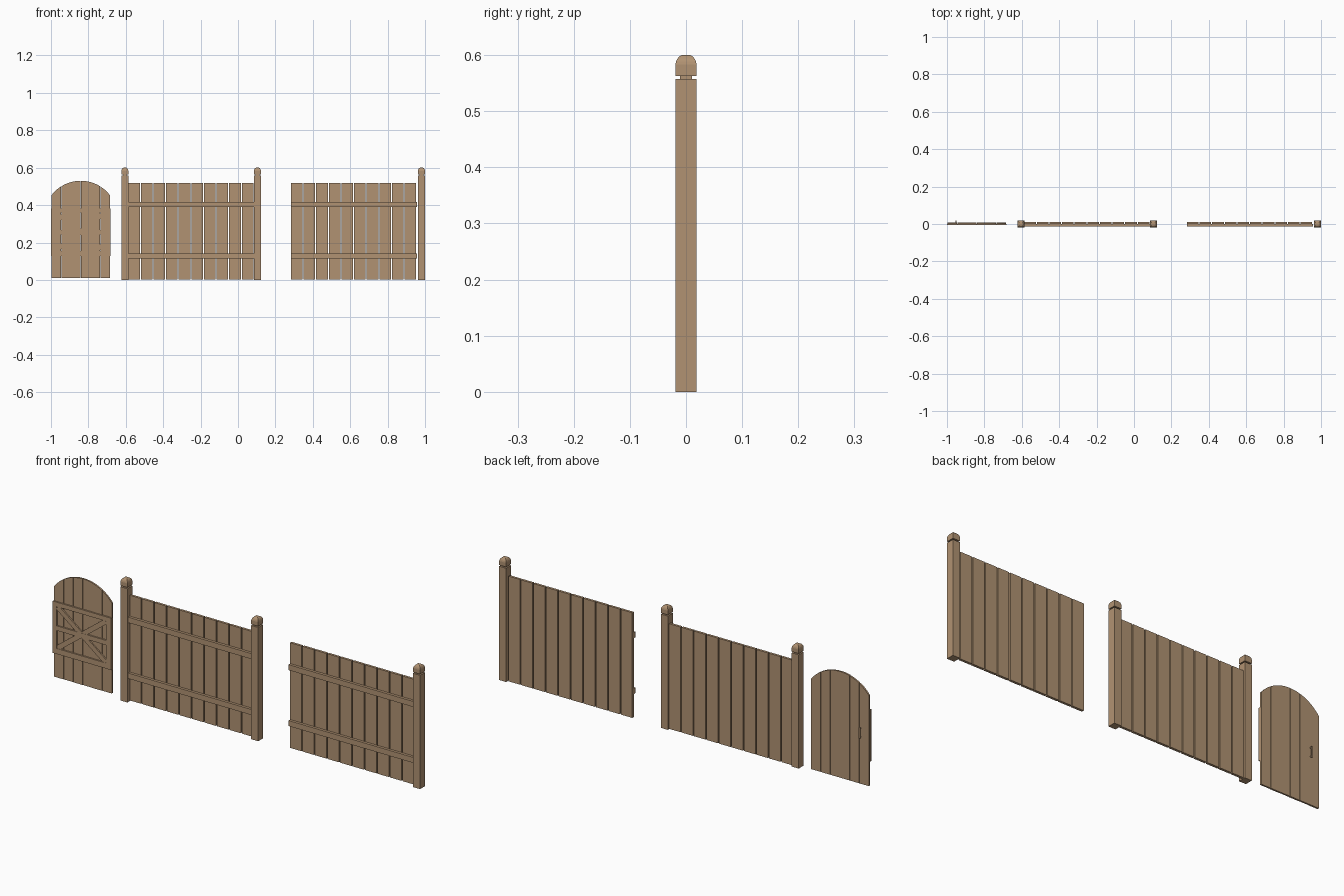
import bpy
import bmesh
import math
from mathutils import Matrix

old = bpy.data.objects.get("Cube")
if old:
    bpy.data.objects.remove(old, do_unlink=True)

wood = bpy.data.materials.new("warm_wood")
wood.use_nodes = True
WOOD_COLOUR = (0.44, 0.29, 0.17, 1)
wood.diffuse_color = WOOD_COLOUR
wood.node_tree.nodes["Principled BSDF"].inputs["Base Color"].default_value = WOOD_COLOUR


def finish(name, bm):
    bmesh.ops.recalc_face_normals(bm, faces=bm.faces)
    mesh = bpy.data.meshes.new(name)
    bm.to_mesh(mesh)
    bm.free()
    mesh.materials.append(wood)
    obj = bpy.data.objects.new(name, mesh)
    bpy.context.collection.objects.link(obj)
    return obj


def box(name, x, y, z, tilt=0):
    """Box from (min, max) ranges, tilted about its own centre in the xz plane."""
    ranges = (x, y, z)
    centre = [(a + b) / 2 for a, b in ranges]
    size = [b - a for a, b in ranges]
    bm = bmesh.new()
    matrix = (Matrix.Translation(centre) @ Matrix.Rotation(-tilt, 4, 'Y')
              @ Matrix.Diagonal((*size, 1)))
    bmesh.ops.create_cube(bm, size=1, matrix=matrix)
    return finish(name, bm)


def square_stack(name, x, rings):
    """Square-section solid through (half width, height) rings."""
    bm = bmesh.new()
    loops = []
    for half, z in rings:
        corners = ((-1, -1), (1, -1), (1, 1), (-1, 1))
        loops.append([bm.verts.new((x + i * half, j * half, z)) for i, j in corners])
    for low, high in zip(loops, loops[1:]):
        for i in range(4):
            k = (i + 1) % 4
            bm.faces.new((low[i], low[k], high[k], high[i]))
    bm.faces.new(loops[0][::-1])
    bm.faces.new(loops[-1])
    return finish(name, bm)


def extrude_outline(name, outline, front, back):
    """Extrude an xz outline from front to back."""
    bm = bmesh.new()
    face = bm.faces.new([bm.verts.new((x, front, z)) for x, z in outline])
    new = bmesh.ops.extrude_face_region(bm, geom=[face])["geom"]
    verts = [v for v in new if isinstance(v, bmesh.types.BMVert)]
    bmesh.ops.translate(bm, verts=verts, vec=(0, back - front, 0))
    return finish(name, bm)


# Posts with a narrow neck and a rounded cap
POST = 0.019
for label, x in (("right", -0.605), ("middle", 0.104), ("left", 0.981)):
    square_stack(f"{label}_post", x, ((POST, 0), (POST, 0.557)))
    square_stack(f"{label}_post_neck", x, ((0.011, 0.556), (0.011, 0.564)))
    square_stack(f"{label}_post_cap", x, (
        (POST, 0.563), (POST, 0.583), (0.0175, 0.589),
        (0.015, 0.594), (0.0115, 0.598), (0.008, 0.6)))

# Fence panels: ten upright planks on two rails
PLANKS, PITCH, PLANK = 10, 0.0675, 0.062
for label, start in (("right", -0.587), ("left", 0.283)):
    for i in range(PLANKS):
        x = start + i * PITCH
        box(f"{label}_panel_plank_{i + 1}", (x, x + PLANK), (0, 0.012), (0.003, 0.518))
    for level, z in (("lower", 0.115), ("upper", 0.389)):
        box(f"{label}_panel_{level}_rail", (start, start + PITCH * PLANKS),
            (-0.013, 0), (z, z + 0.027))

# Gate planks, cut to a shared arch
LEFT, RIGHT, COUNT = -0.998, -0.684, 6
MID, RADIUS, ARCH_Z = (LEFT + RIGHT) / 2, 0.197, 0.333
GAP = 0.0008
width = (RIGHT - LEFT) / COUNT
for i in range(COUNT):
    x0, x1 = LEFT + i * width + GAP, LEFT + (i + 1) * width - GAP
    outline = [(x0, 0.01), (x1, 0.01)]
    for step in range(6):
        x = x1 + (x0 - x1) * step / 5
        outline.append((x, ARCH_Z + math.sqrt(RADIUS ** 2 - (x - MID) ** 2)))
    extrude_outline(f"gate_plank_{i + 1}", outline, 0.001 * (i % 2), 0.009)

# Gate frame on the front: three rails, two stiles
FRAME = (-0.0065, 0.001)
for label, z0, z1 in (("lower", 0.128, 0.155), ("middle", 0.243, 0.266), ("upper", 0.36, 0.382)):
    box(f"gate_{label}_rail", (-1, -0.683), FRAME, (z0, z1))
for label, x0, x1 in (("right", -1, -0.978), ("left", -0.71, -0.683)):
    box(f"gate_{label}_stile", (x0, x1), FRAME, (0.155, 0.36))

# Crossed braces inside the frame
span, rise = 0.268, 0.205
length = math.hypot(span, rise) / 2 - 0.004
cx, cz = -0.844, 0.2575
for label, side in (("rising", 1), ("falling", -1)):
    box(f"gate_{label}_brace", (cx - length, cx + length), (-0.006 + 0.0002 * side, 0.001),
        (cz - 0.012, cz + 0.012), side * math.atan2(rise, span))

# Handle on the back
box("gate_handle_grip", (-0.955, -0.949), (0.014, 0.019), (0.235, 0.288))
for label, z in (("lower", 0.238), ("upper", 0.279)):
    box(f"gate_handle_{label}_mount", (-0.955, -0.949), (0.008, 0.015), (z, z + 0.006))
